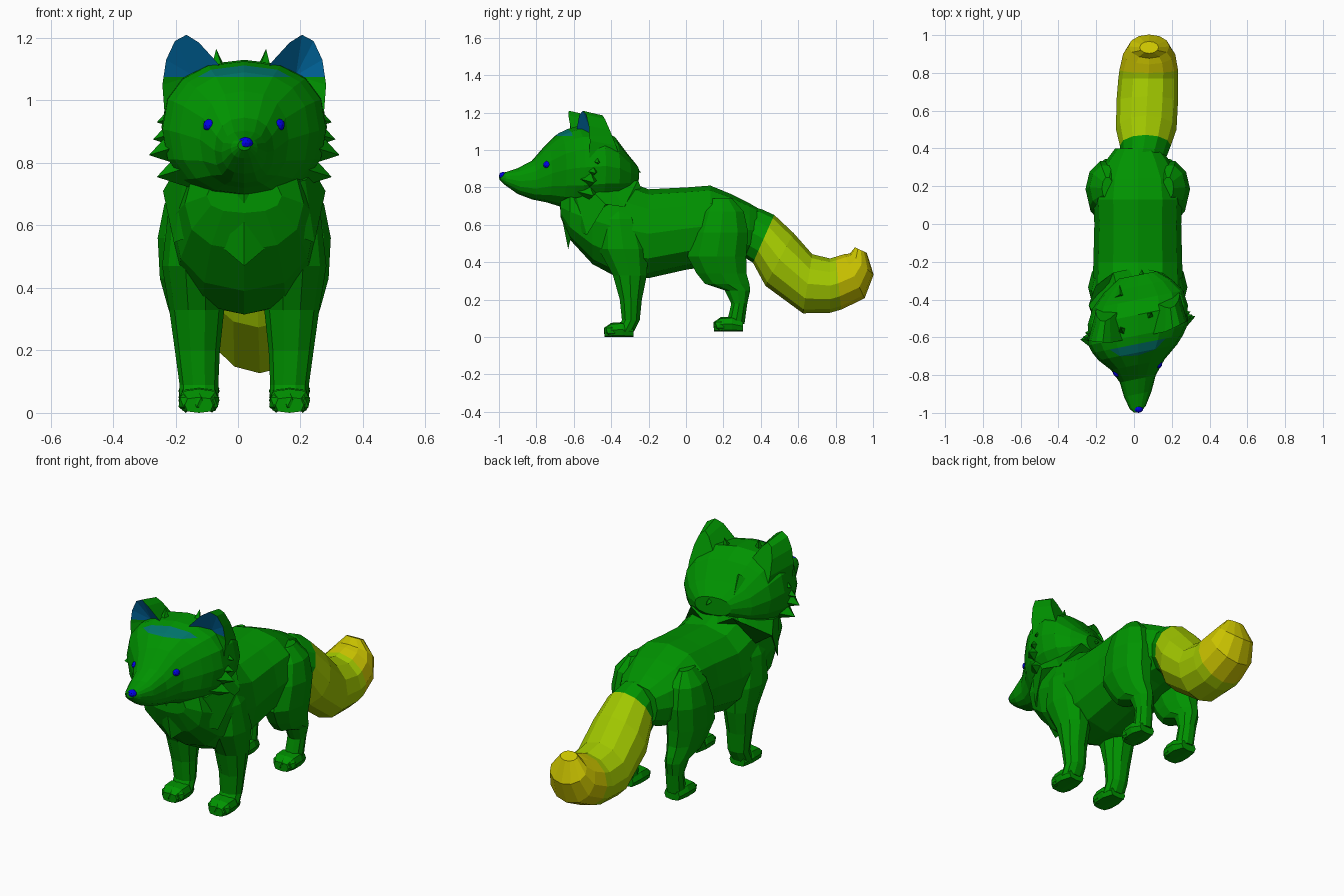
import bpy, bmesh, math
from mathutils import Vector

if "Cube" in bpy.data.objects:
    bpy.data.objects.remove(bpy.data.objects["Cube"], do_unlink=True)

MID = 0.02      # body centre line


def material(name, rgb):
    m = bpy.data.materials.new(name)
    m.use_nodes = True
    m.diffuse_color = (*rgb, 1)
    m.node_tree.nodes["Principled BSDF"].inputs["Base Color"].default_value = (*rgb, 1)
    return m


GREEN = material("leaf green", (0, 0.29, 0))
TEAL = material("teal blue", (0, 0.14, 0.36))
SEA = material("sea green", (0, 0.17, 0.14))
BLUE = material("deep blue", (0, 0, 0.8))
LIME = material("lime", (0.36, 0.58, 0))
YELLOW = material("yellow", (0.6, 0.55, 0))


def finish(name, bm, mats=(GREEN,), rule=None, cut=None, turn=0.0):
    """Make an object; cut splits faces at a height, turn shears the head sideways."""
    if cut:
        bmesh.ops.bisect_plane(bm, geom=bm.verts[:] + bm.edges[:] + bm.faces[:],
                               plane_co=(0, 0, cut), plane_no=(0, 0, 1))
    for v in bm.verts:
        v.co.y += turn * (v.co.x - MID)
    bmesh.ops.recalc_face_normals(bm, faces=bm.faces[:])
    for f in bm.faces:
        f.normal_update()
        f.material_index = rule(f.calc_center_median(), f.normal) if rule else 0
    me = bpy.data.meshes.new(name)
    bm.to_mesh(me)
    bm.free()
    for m in mats:
        me.materials.append(m)
    ob = bpy.data.objects.new(name, me)
    bpy.context.collection.objects.link(ob)
    return ob


def loft(name, rings, n=12, power=1.0, **kw):
    """Rings are (x, y, z, half width, half depth, tilt in degrees from upright)."""
    bm = bmesh.new()
    loops = []
    for x, y, z, hw, hv, tilt in rings:
        t = math.radians(tilt)
        loop = []
        for i in range(n):
            a = 2 * math.pi * i / n
            c, s = (math.copysign(abs(q) ** power, q) for q in (math.cos(a), math.sin(a)))
            loop.append(bm.verts.new((x + hw * c, y + hv * s * math.sin(t), z + hv * s * math.cos(t))))
        loops.append(loop)
    for a, b in zip(loops, loops[1:]):
        for i in range(n):
            j = (i + 1) % n
            bm.faces.new((a[i], a[j], b[j], b[i]))
    bm.faces.new(loops[0])
    bm.faces.new(loops[-1])
    return finish(name, bm, **kw)


def spans(rows):
    """Upright rings from (y, top, bottom, half width)."""
    return [(MID, y, (t + b) / 2, w, (t - b) / 2, 0) for y, t, b, w in rows]


def tuft(name, base, tip, width, turn=0.0):
    """Pointed lock of fur."""
    base, tip = Vector(base), Vector(tip)
    bm = bmesh.new()
    bmesh.ops.create_cone(bm, segments=4, radius1=width, radius2=0, depth=1, cap_ends=True)
    d = tip - base
    q = d.to_track_quat('Z', 'Y')
    for v in bm.verts:
        v.co = base + q @ Vector((v.co.x, v.co.y, (v.co.z + 0.5) * d.length))
    finish(name, bm, turn=turn)


def ball(name, centre, size, mat=GREEN, detail=2):
    bm = bmesh.new()
    bmesh.ops.create_icosphere(bm, subdivisions=detail, radius=1)
    for v in bm.verts:
        v.co = Vector(centre) + Vector(a * b for a, b in zip(v.co, size))
    return finish(name, bm, mats=(mat,))


# Trunk
loft("body", spans([(-.67, .75, .64, .12), (-.62, .82, .52, .19), (-.5, .86, .39, .23),
                    (-.36, .85, .315, .24), (-.2, .79, .315, .235), (0, .8, .36, .23),
                    (.13, .81, .38, .235), (.24, .765, .41, .22), (.34, .715, .43, .165),
                    (.4, .68, .46, .12)]), power=0.85)

# Tail with a paler tip
tail = [(.03, .28, .59, .11, .11, 20), (.05, .35, .56, .12, .135, 22), (.06, .415, .525, .135, .14, 24),
        (.065, .5, .415, .16, .16, 28), (.07, .65, .285, .163, .16, 9), (.075, .77, .275, .158, .145, 0),
        (.078, .815, .288, .155, .142, -6), (.08, .9, .325, .138, .13, -25),
        (.08, .94, .39, .108, .085, -48), (.08, .935, .465, .05, .035, -65)]
loft("tail_base", tail[:3])
loft("tail_brush", tail[2:7], mats=(LIME,))
loft("tail_tip", tail[6:], mats=(YELLOW,))

# Legs and paws, mirrored; rows are (height, y, side offset, half width, half depth)
FRONT = [(.72, -.36, .17, .03, .05), (.63, -.355, .16, .085, .11), (.47, -.335, .155, .108, .14),
         (.33, -.3, .152, .088, .095), (.2, -.295, .15, .072, .062), (.09, -.295, .145, .062, .05),
         (.03, -.325, .145, .062, .05)]
BACK = [(.74, .19, .16, .03, .06), (.67, .195, .165, .09, .12), (.56, .185, .165, .112, .155),
        (.43, .165, .165, .105, .165), (.34, .19, .16, .085, .14), (.285, .22, .158, .07, .125),
        (.25, .275, .155, .058, .072), (.18, .285, .15, .05, .045), (.07, .265, .145, .05, .05)]
for side, s in (("left", 1), ("right", -1)):
    for end, rows, toe, floor in (("front", FRONT, -.4, 0), ("back", BACK, .185, .03)):
        loft(f"{side}_{end}_leg", [(MID + s * o, y, z, w, d, 90) for z, y, o, w, d in rows], n=10)
        x = MID + s * .145
        loft(f"{side}_{end}_paw", [(x, toe + dy, floor + h, w, h, 0) for dy, w, h in
                                   ((-.035, .045, .025), (0, .065, .038), (.06, .066, .04), (.12, .048, .028))],
             n=8, power=0.6)
        for k in (-1, 0, 1):
            ball(f"{side}_{end}_toe", (x + k * .042, toe - .01 + abs(k) * .01, floor + .034),
                 (.026, .034, .034), detail=1)

# Neck ruff with a zigzag hem
bm = bmesh.new()
N = 12
top, hem = [], []
for i in range(N):
    a = 2 * math.pi * i / N
    s, c = math.sin(a), math.cos(a)
    drop = .06 if i % 2 == 0 else -.03
    top.append(bm.verts.new((MID + .225 * s, -.49 - .19 * c, .77 - .05 * c)))
    hem.append(bm.verts.new((MID + .26 * s, -.43 - .2 * c, .68 - .15 * c - drop)))
for i in range(N):
    j = (i + 1) % N
    bm.faces.new((top[i], top[j], hem[j], hem[i]))
bm.faces.new(top)
bm.faces.new(hem)
finish("neck_ruff", bm)

# Head, with a small patch of the brow above the cut coloured
TURN = 0.2
BROW = 1.075


def brow_rule(c, n):
    return 1 if c.z > BROW and c.y - TURN * (c.x - MID) < -.64 and abs(c.x - MID) < .13 else 0


head = loft("head", spans([(-.995, .872, .84, .02), (-.97, .88, .815, .043), (-.9, .903, .765, .073),
                           (-.82, .945, .735, .095), (-.745, 1.03, .72, .142), (-.68, 1.09, .7, .208),
                           (-.635, 1.112, .695, .24), (-.59, 1.125, .69, .262), (-.48, 1.13, .7, .265),
                           (-.4, 1.08, .72, .24), (-.33, .99, .76, .18), (-.27, .92, .82, .1)]),
            n=16, power=0.85, mats=(GREEN, SEA), rule=brow_rule, cut=BROW, turn=TURN)

# Ears: rim outline joined to a cupped front and a domed back
RIM = [(.04, 1.06), (.09, 1.125), (.145, 1.185), (.185, 1.21), (.222, 1.19), (.25, 1.13), (.262, 1.05), (.255, .96)]
for side, s in (("left", 1), ("right", -1)):
    bm = bmesh.new()
    rim = [bm.verts.new((MID + s * u, -.6 + .3 * max(0, u - .15), z)) for u, z in RIM]
    cup = bm.verts.new((MID + s * .165, -.535, 1.08))
    back = [bm.verts.new((MID + s * (.15 + .65 * (u - .15)), -.48 + (1.21 - z) * .38, z - .025)) for u, z in RIM]
    for i in range(len(rim)):
        j = (i + 1) % len(rim)
        bm.faces.new((rim[i], rim[j], cup))
        bm.faces.new((rim[j], rim[i], back[i], back[j]))
    bm.faces.new(back)
    finish(f"{side}_ear", bm, mats=(GREEN, TEAL), cut=BROW, turn=TURN,
           rule=lambda c, n: 1 if c.z > BROW and n.y < -.1 else 0)

    # Cheek fur
    for z, out, y in ((.94, .28, -.52), (.885, .292, -.54), (.835, .305, -.55), (.765, .28, -.55)):
        tuft(f"{side}_cheek_tuft", (MID + s * (out - .15), y - .03, z + .03),
             (MID + s * out, y, z - .01), .1, TURN)

    # Eye bead set into the face
    bpy.context.view_layer.update()
    hit, spot, normal, _ = head.ray_cast(Vector((MID + s * .117, -2, .925)), Vector((0, 1, 0)))
    ball(f"{side}_eye", spot - normal * .012, (.022, .024, .021), BLUE)

# Nose, nape fur and crown tufts
ball("nose", (MID + .003, -.978, .863), (.026, .022, .02), BLUE)
for x, tip in ((-.09, -.29), (.02, -.24), (.12, -.27)):
    tuft("nape_tuft", (MID + x, -.42, .95), (MID + x * 1.1, tip, .88), .1)
tuft("right_crown_tuft", (-.06, -.57, 1.08), (-.07, -.55, 1.165), .035)
tuft("left_crown_tuft", (.08, -.49, 1.08), (.09, -.47, 1.165), .035)
